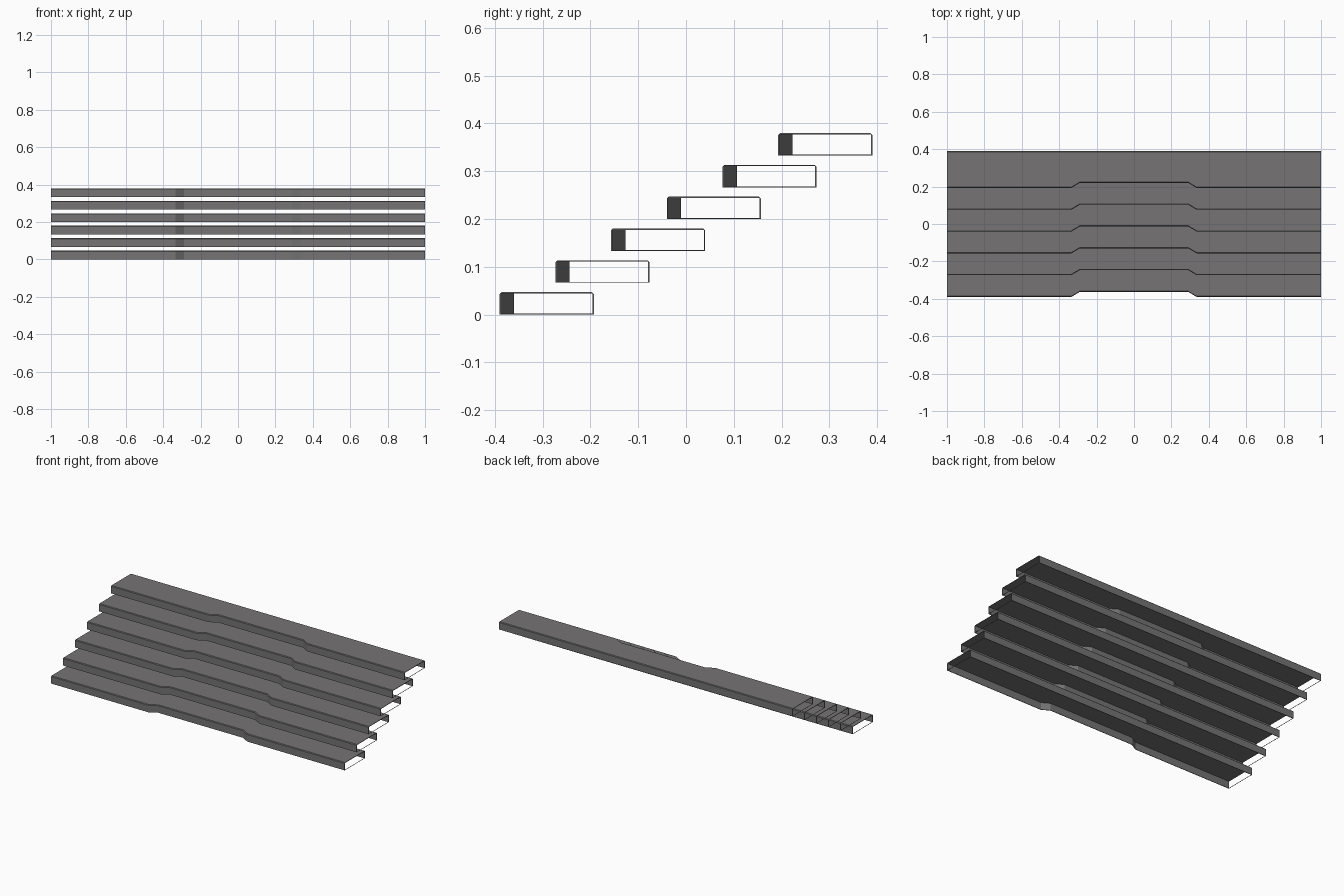
import bpy
import bmesh

cube = bpy.data.objects.get("Cube")
if cube:
    bpy.data.objects.remove(cube, do_unlink=True)

STEPS, RISE, RUN = 6, 0.0666, 0.1166
DEPTH, HEIGHT = 0.197, 0.047
WALL, BEVEL = 0.003, 0.004
NOTCH = 0.027
FRONT = -0.39

# One dark grey metal
metal = bpy.data.materials.new("dark grey metal")
metal.use_nodes = True
grey = (0.18, 0.175, 0.177, 1)
metal.diffuse_color = grey
metal.node_tree.nodes["Principled BSDF"].inputs["Base Color"].default_value = grey


def channel_section(front, back):
    """Thin-walled channel, open underneath, with bevelled top corners."""
    return [(front, 0), (front, HEIGHT - BEVEL), (front + BEVEL, HEIGHT),
            (back - BEVEL, HEIGHT), (back, HEIGHT - BEVEL), (back, 0),
            (back - WALL, 0), (back - WALL, HEIGHT - WALL),
            (front + WALL, HEIGHT - WALL), (front + WALL, 0)]


def make_object(name, bm, location):
    bmesh.ops.recalc_face_normals(bm, faces=bm.faces)
    mesh = bpy.data.meshes.new(name)
    bm.to_mesh(mesh)
    bm.free()
    mesh.materials.append(metal)
    obj = bpy.data.objects.new(name, mesh)
    obj.location = location
    bpy.context.collection.objects.link(obj)
    return obj


def make_tread(name, location):
    # Channel swept along x, its front wall set back in the middle
    bm = bmesh.new()
    stations = [(-1, 0), (-0.335, 0), (-0.29, NOTCH),
                (0.29, NOTCH), (0.335, 0), (1, 0)]
    rings = [[bm.verts.new((x, y, z)) for y, z in channel_section(inset, DEPTH)]
             for x, inset in stations]
    for a, b in zip(rings, rings[1:]):
        for i in range(len(a)):
            j = (i + 1) % len(a)
            bm.faces.new((a[i], a[j], b[j], b[i]))
    bm.faces.new(rings[0])
    bm.faces.new(rings[-1])
    return make_object(name, bm, location)


def make_tie(name, x, location):
    # Fine wire closing the bottom of each open end
    size = 0.002
    bm = bmesh.new()
    bmesh.ops.create_cube(bm, size=1)
    bmesh.ops.scale(bm, vec=(size, DEPTH - WALL, size), verts=bm.verts)
    bmesh.ops.translate(bm, vec=(x, DEPTH / 2, size / 2), verts=bm.verts)
    return make_object(name, bm, location)


# Flight of identical treads
for n in range(STEPS):
    place = (0, FRONT + n * RUN, n * RISE)
    make_tread(f"stair_tread_{n + 1}", place)
    for side, x in (("left", 0.999), ("right", -0.999)):
        make_tie(f"end_tie_{side}_{n + 1}", x, place)
